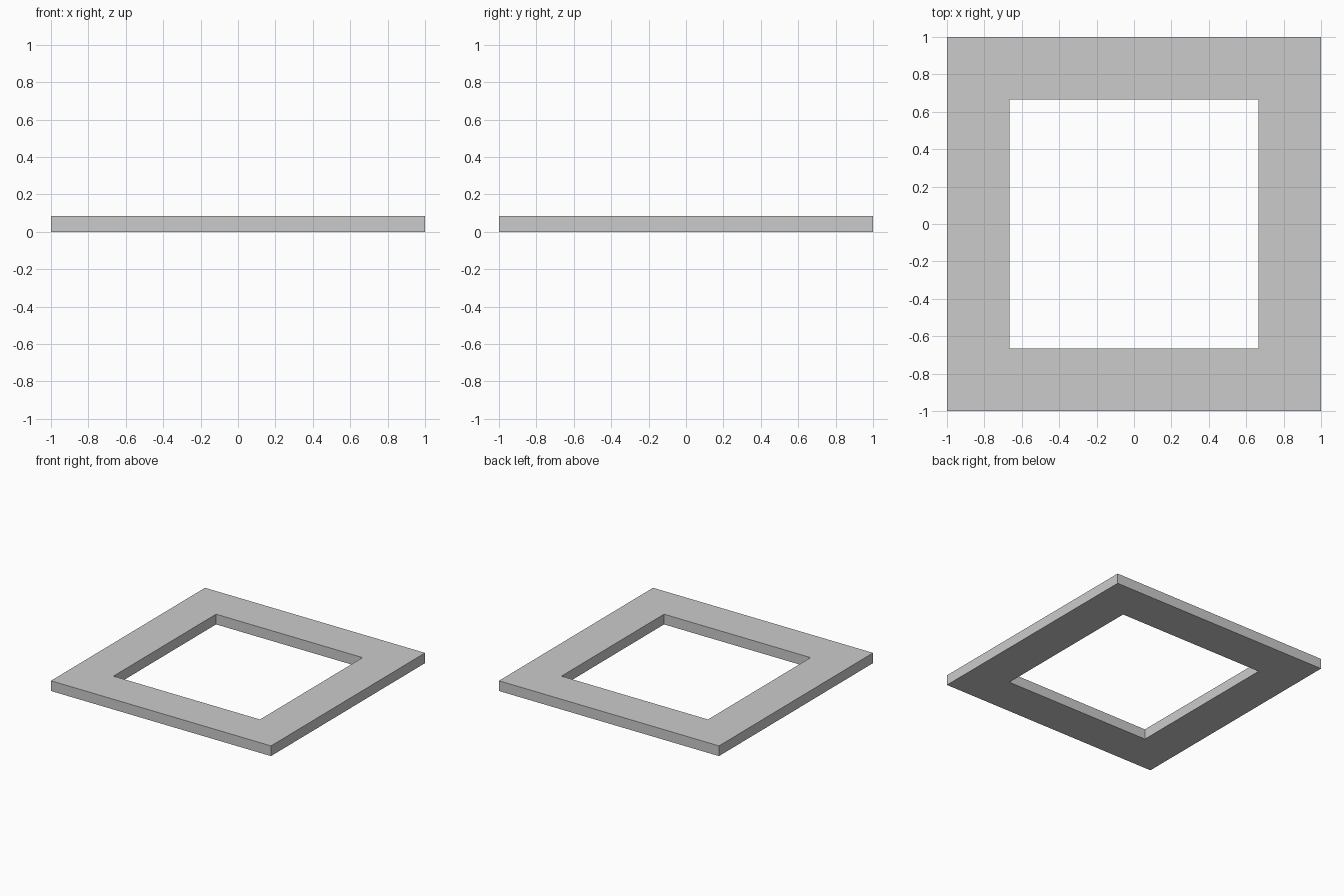
import bpy
import bmesh

if "Cube" in bpy.data.objects:
    bpy.data.objects.remove(bpy.data.objects["Cube"])

OUTER, INNER, THICK = 1.0, 0.666, 0.084


def square_ring(bm, half, z):
    corners = ((-1, -1), (1, -1), (1, 1), (-1, 1))
    return [bm.verts.new((x * half, y * half, z)) for x, y in corners]


# Flat square frame with a square opening
bm = bmesh.new()
loops = [square_ring(bm, OUTER, 0), square_ring(bm, OUTER, THICK),
         square_ring(bm, INNER, THICK), square_ring(bm, INNER, 0)]

# Bridge outer wall, top, inner wall and underside
for k in range(4):
    a, b = loops[k], loops[(k + 1) % 4]
    for i in range(4):
        j = (i + 1) % 4
        bm.faces.new((a[i], a[j], b[j], b[i]))
bmesh.ops.recalc_face_normals(bm, faces=bm.faces)

mesh = bpy.data.meshes.new("square_frame")
bm.to_mesh(mesh)
bm.free()
frame = bpy.data.objects.new("square_frame", mesh)
bpy.context.collection.objects.link(frame)
